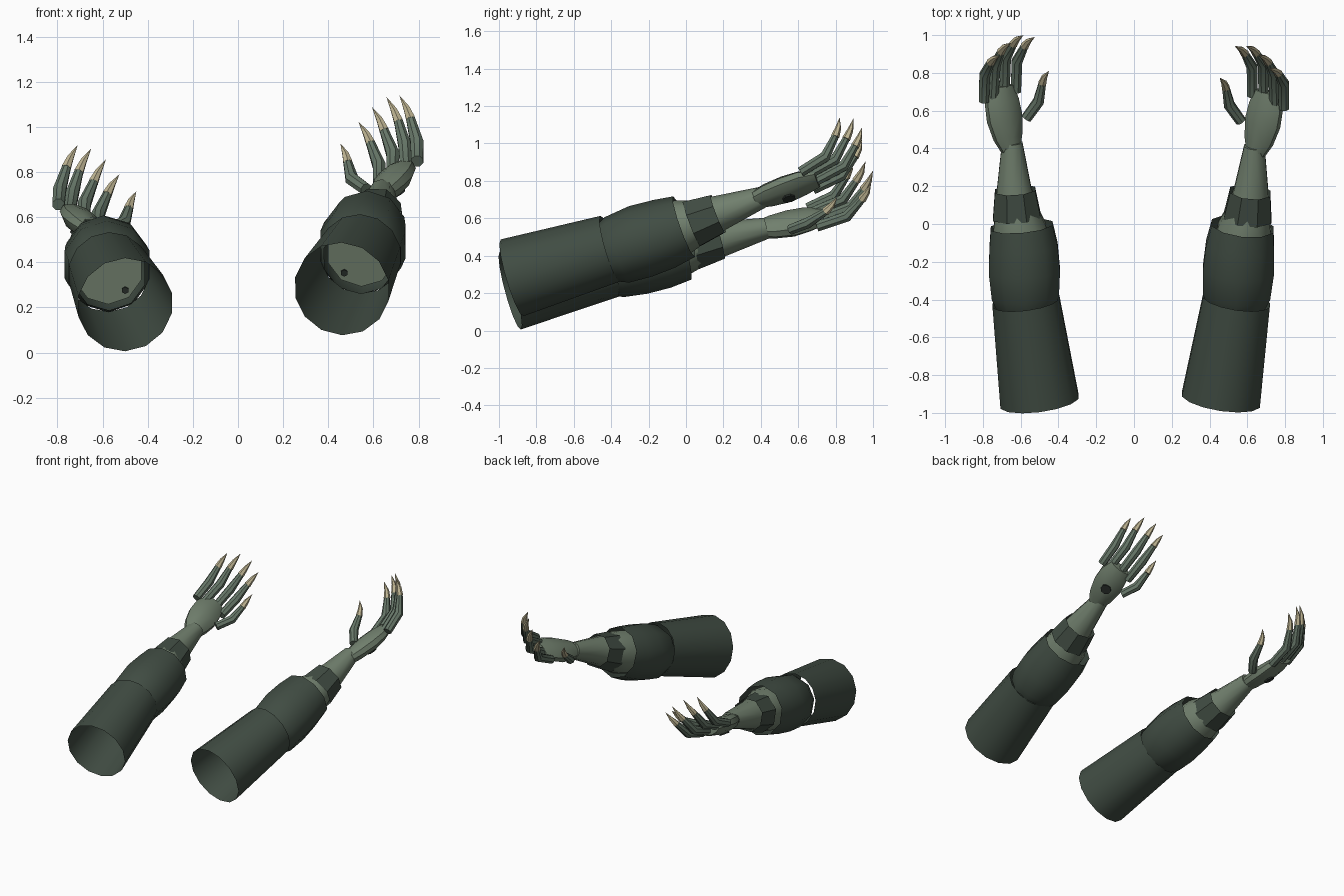
import bpy, bmesh, math
from mathutils import Vector, Matrix

cube = bpy.data.objects.get("Cube")
if cube:
    bpy.data.objects.remove(cube)


def material(name, rgb):
    m = bpy.data.materials.new(name)
    m.use_nodes = True
    m.diffuse_color = (*rgb, 1)
    m.node_tree.nodes["Principled BSDF"].inputs["Base Color"].default_value = (*rgb, 1)
    return m


SLEEVE = material("dark green sleeve", (0.052, 0.073, 0.056))
SKIN = material("pale green skin", (0.165, 0.215, 0.155))
FINGER = material("finger green", (0.135, 0.185, 0.14))
CLAW = material("bone claw", (0.52, 0.46, 0.29))
DARK = material("dark spot", (0.02, 0.026, 0.022))


def pose(pivot, target, pitch, yaw):
    """Mirror a right-arm part and re-pose it as the left arm."""
    turn = Matrix.Rotation(-yaw, 4, 'Z') @ Matrix.Rotation(pitch, 4, 'X')
    mirror = Matrix.Diagonal((-1, 1, 1, 1))
    return (Matrix.Translation(target) @ turn
            @ Matrix.Translation(-(mirror @ Vector(pivot))) @ mirror)


SAME = Matrix.Identity(4)
UPPER = pose((-.50, -.94, .215), (.46, -.93, .285), .02, .02)
LOWER = pose((-.58, -.35, .375), (.55, -.34, .45), .12, .03)


def loft(name, rings, sides, mat, xf, caps="", flat=None, side=(1, 0, 0), angle=40):
    """Skin rings of (x, y, z, radius); flat lists the radii across the side axis."""
    bm = bmesh.new()
    pts = [Vector(r[:3]) for r in rings]
    loops = []
    for i, p in enumerate(pts):
        t = (pts[min(i + 1, len(pts) - 1)] - pts[max(i - 1, 0)]).normalized()
        s = Vector(side)
        u = (s - t * s.dot(t)).normalized()
        v = t.cross(u)
        ru = rings[i][3]
        rv = flat[i] if flat else ru
        if ru == 0:
            loops.append([bm.verts.new(p)])
            continue
        angs = [2 * math.pi * (k + .5) / sides for k in range(sides)]
        loops.append([bm.verts.new(p + u * ru * math.cos(a) + v * rv * math.sin(a))
                      for a in angs])
    for a, b in zip(loops, loops[1:]):
        for k in range(sides):
            n = (k + 1) % sides
            if len(b) == 1:
                bm.faces.new((a[k], a[n], b[0]))
            else:
                bm.faces.new((a[k], a[n], b[n], b[k]))
    if "s" in caps:
        bm.faces.new(loops[0][::-1])
    if "e" in caps:
        bm.faces.new(loops[-1])
    bm.transform(xf)
    bmesh.ops.recalc_face_normals(bm, faces=bm.faces[:])
    if not caps and xf is not SAME:
        bm.normal_update()
    me = bpy.data.meshes.new(name)
    bm.to_mesh(me)
    bm.free()
    me.materials.append(mat)
    ob = bpy.data.objects.new(name, me)
    bpy.context.collection.objects.link(ob)
    bpy.ops.object.select_all(action='DESELECT')
    bpy.context.view_layer.objects.active = ob
    ob.select_set(True)
    bpy.ops.object.shade_smooth_by_angle(angle=math.radians(angle))
    return ob


# Finger joints: base, knuckle, claw root, claw tip
FINGERS = {
    "little_finger": [(-.795, .65, .655), (-.79, .79, .72), (-.76, .855, .82), (-.71, .89, .92)],
    "ring_finger": [(-.745, .67, .63), (-.735, .84, .70), (-.705, .91, .80), (-.65, .96, .905)],
    "middle_finger": [(-.685, .70, .59), (-.68, .88, .66), (-.64, .95, .755), (-.585, 1.0, .855)],
    "index_finger": [(-.625, .70, .555), (-.62, .86, .61), (-.58, .94, .70), (-.525, .99, .79)],
    "thumb": [(-.57, .56, .54), (-.505, .65, .575), (-.485, .745, .635), (-.45, .81, .715)],
}
ROLL = Vector((-.86, 0, .5))

for label, up, low in (("right", SAME, SAME), ("left", UPPER, LOWER)):
    # Open upper sleeve
    loft(label + "_upper_sleeve",
         [(-.50, -.94, .212, .214), (-.572, -.41, .357, .183)], 14, SLEEVE, up)
    # Bulging elbow sleeve
    loft(label + "_elbow_sleeve",
         [(-.57, -.43, .345, .165), (-.575, -.38, .36, .187), (-.58, -.25, .39, .198),
          (-.585, -.12, .415, .19), (-.595, -.01, .44, .172)], 10, SLEEVE, low)
    # Wrist cuff
    loft(label + "_cuff",
         [(-.62, .035, .45, .137), (-.63, .18, .487, .115)], 8, SLEEVE, low)
    # Forearm, with its end closed inside the sleeve
    loft(label + "_forearm",
         [(-.575, -.36, .365, .155), (-.605, -.02, .44, .148), (-.622, .07, .46, .118),
          (-.635, .19, .49, .095), (-.645, .43, .547, .057)], 10, SKIN, low, "se")
    # Small dark spot on the forearm's inner end
    loft(label + "_inner_spot",
         [(-.50, -.345, .275, .016), (-.5, -.325, .279, .016)], 6, DARK, low, "se")
    # Rolled, flattened hand
    loft(label + "_hand",
         [(-.648, .37, .535, .045), (-.667, .46, .553, .084), (-.685, .56, .573, .104),
          (-.70, .65, .595, .10), (-.705, .73, .608, .075)], 10, SKIN, low, "se",
         flat=[.045, .055, .06, .052, .035], side=ROLL)
    # Dark disc on the back of the hand
    out = Vector((-.49, .14, -.86)).normalized()
    disc = Vector((-.683, .56, .573))
    loft(label + "_hand_disc",
         [(*(disc + out * d), .036) for d in (.045, .064)], 8, DARK, low, "se")
    # Fingers and claws
    for name, (base, knuckle, root, tip) in FINGERS.items():
        loft(f"{label}_{name}",
             [(*base, .029), (*knuckle, .031), (*root, .021)], 8, FINGER, low, "se")
        bend = Vector(root).lerp(Vector(tip), .45) + Vector((-.004, .006, 0))
        loft(f"{label}_{name}_claw",
             [(*root, .023), (*bend, .016), (*tip, 0)], 6, CLAW, low, "s")
